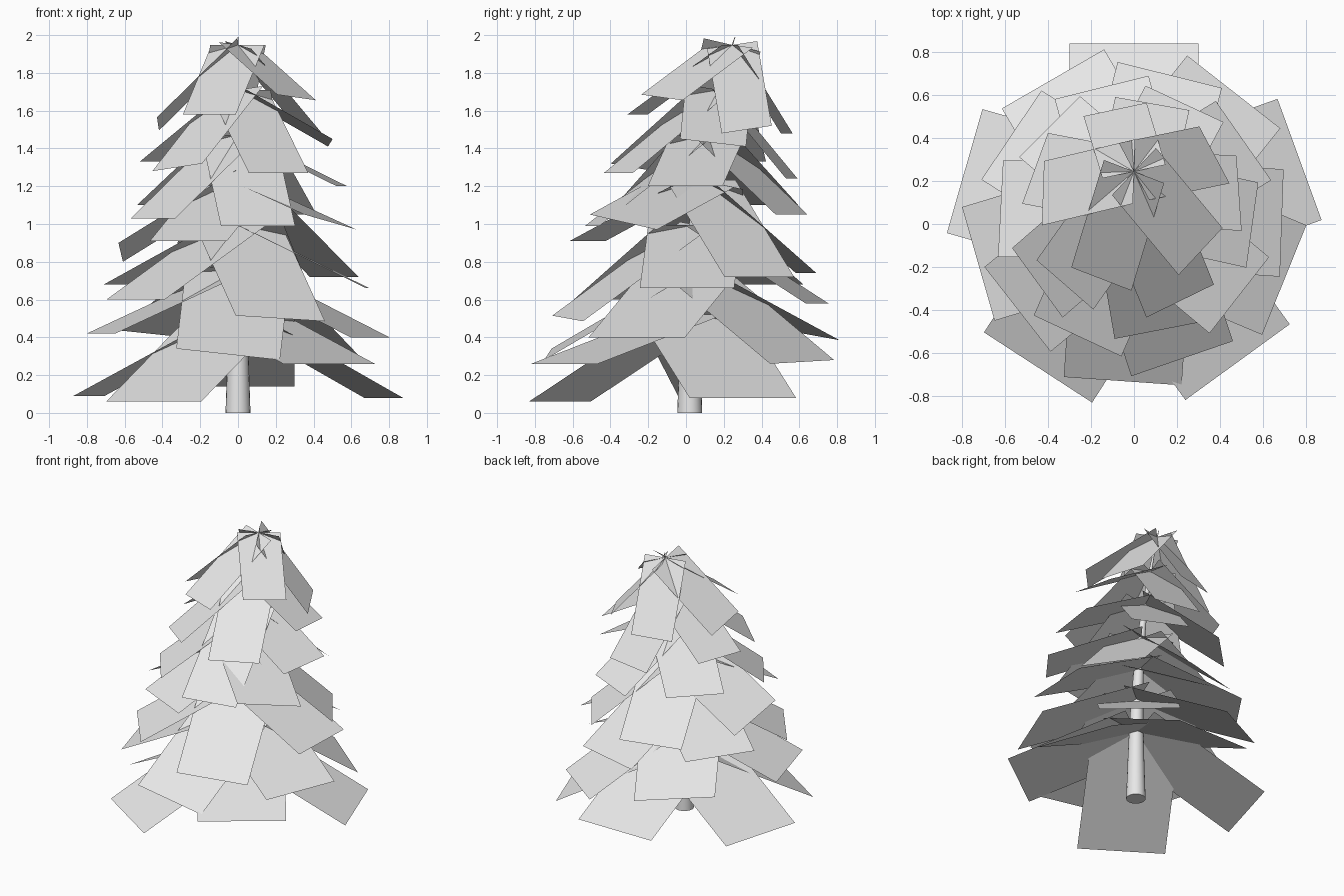
import bpy
from math import sin, cos, radians, pi
from mathutils import Vector

default_cube = bpy.data.objects.get("Cube")
if default_cube:
    bpy.data.objects.remove(default_cube, do_unlink=True)

grey = bpy.data.materials.new("light_grey")
grey.use_nodes = True
grey.diffuse_color = (0.8, 0.8, 0.8, 1)
grey.node_tree.nodes["Principled BSDF"].inputs["Base Color"].default_value = (0.8, 0.8, 0.8, 1)


def bend(z):
    """Backward lean of the tree axis, growing towards the tip."""
    return 0.02 + 0.225 * (z / 1.95) ** 3


def add_mesh(name, verts, faces):
    mesh = bpy.data.meshes.new(name)
    mesh.from_pydata(verts, [], faces)
    mesh.materials.append(grey)
    mesh.update()
    obj = bpy.data.objects.new(name, mesh)
    bpy.context.collection.objects.link(obj)
    return obj


# Trunk: a tapering round stem that follows the bend
def add_trunk(sides=20, rings=12, height=1.99, radius=0.064):
    verts, faces = [], []
    for i in range(rings + 1):
        t = i / rings
        z = height * t
        r = radius * (1 - t) + 0.002
        for k in range(sides):
            a = 2 * pi * k / sides
            verts.append((r * cos(a), bend(z) + r * sin(a), z))
    for i in range(rings):
        for k in range(sides):
            n = (k + 1) % sides
            low, high = i * sides, (i + 1) * sides
            faces.append((low + k, low + n, high + n, high + k))
    faces.append(tuple(reversed(range(sides))))
    faces.append(tuple(range(rings * sides, (rings + 1) * sides)))
    trunk = add_mesh("trunk", verts, faces)
    bpy.ops.object.select_all(action="DESELECT")
    trunk.select_set(True)
    bpy.context.view_layer.objects.active = trunk
    bpy.ops.object.shade_smooth_by_angle()


# Branch layer: flat sheets hanging outward from the axis
def add_layer(name, inner_z, reach, width, sheets):
    verts, faces = [], []
    for angle, outer_z, roll in sheets:
        a = radians(angle)
        out = Vector((cos(a), sin(a), 0))
        half = Vector((-sin(a), cos(a), 0)) * width / 2 + Vector((0, 0, roll / 2))
        inner = Vector((0, bend(inner_z), inner_z))
        outer = out * reach + Vector((0, bend(outer_z), outer_z))
        n = len(verts)
        verts += [inner - half, outer - half, outer + half, inner + half]
        faces.append((n, n + 1, n + 2, n + 3))
    add_mesh(name, verts, faces)


# Each sheet: heading in degrees, height of its outer edge, sideways roll
layers = [
    [(90, 0.14, 0), (20, 0.08, 0), (-54, 0.26, 0), (-123, 0.06, 0), (164, 0.09, 0)],
    [(52, 0.27, 0.02), (120, 0.41, 0.05), (196, 0.42, 0), (266, 0.31, -0.06), (-22, 0.4, 0)],
    [(-2, 0.66, 0), (76, 0.58, 0), (146, 0.68, 0), (218, 0.6, 0), (-71, 0.5, -0.03)],
    [(177, 0.85, 0.1), (245, 0.91, 0), (-38, 1.01, -0.08), (35, 0.72, 0), (104, 0.74, 0)],
    [(-8, 1.2, 0), (65, 1.05, 0), (135, 1.1, 0), (216, 1.03, 0), (-79, 0.99, 0)],
    [(4, 1.43, -0.04), (80, 1.24, 0), (160, 1.33, 0), (229, 1.3, 0.04), (-64, 1.27, 0)],
    [(178, 1.53, 0.07), (249, 1.58, 0), (-43, 1.67, -0.03), (28, 1.5, 0.04), (102, 1.48, 0)],
]

add_trunk()
for i, sheets in enumerate(layers):
    add_layer("branch_layer_" + str(i + 1), 0.52 + 0.238 * i,
              0.82 - 0.066 * i, 0.6 - 0.05 * i, sheets)
